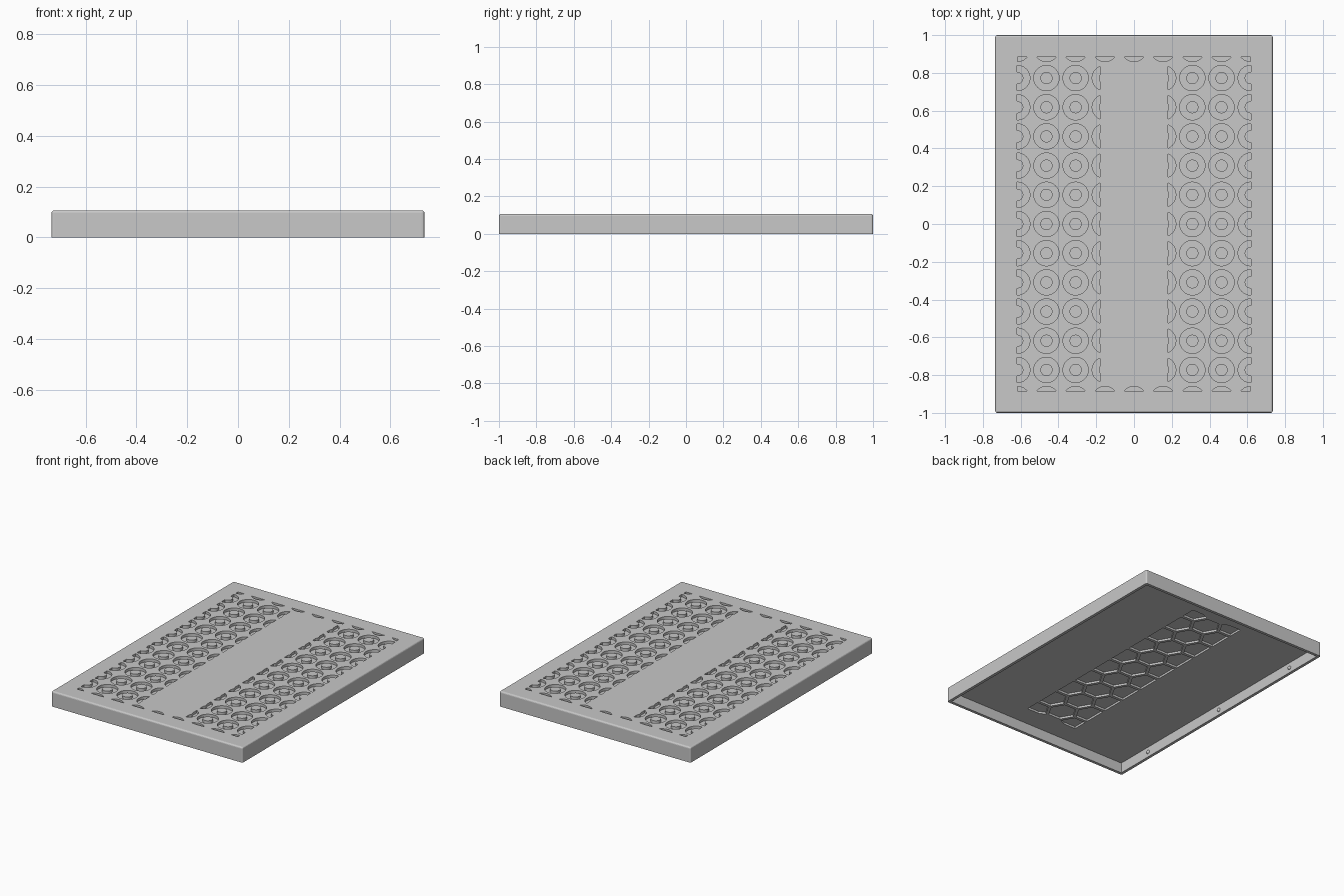
import bpy, bmesh, math
from mathutils import Matrix, Vector
from mathutils.geometry import delaunay_2d_cdt

cube = bpy.data.objects.get("Cube")
if cube:
    bpy.data.objects.remove(cube, do_unlink=True)

HX, HY, H = 0.735, 1.0, 0.106      # half width, half length, height
WALL, CEIL = 0.02, 0.072           # wall thickness, underside of the top
ROUND = 0.011                      # edge rounding
PITCH, R_IN, R_OUT = 0.1545, 0.032, 0.067   # ring spacing and radii
EDGE_X, EDGE_Y, STRIP = 0.62, 0.883, 0.18   # limits of the ring pattern
HEX = 0.18                         # honeycomb spacing

grey = bpy.data.materials.new("plain grey")
grey.use_nodes = True
grey.diffuse_color = (0.58, 0.58, 0.58, 1)
grey.node_tree.nodes["Principled BSDF"].inputs["Base Color"].default_value = grey.diffuse_color


def make(name, bm):
    bmesh.ops.remove_doubles(bm, verts=bm.verts, dist=1e-5)
    bmesh.ops.recalc_face_normals(bm, faces=bm.faces)
    mesh = bpy.data.meshes.new(name)
    bm.to_mesh(mesh)
    bm.free()
    mesh.materials.append(grey)
    ob = bpy.data.objects.new(name, mesh)
    bpy.context.collection.objects.link(ob)
    return ob


def arc(x, y, r, start, end, n):
    """Points along an arc, both ends included."""
    return [(x + r * math.cos(start + (end - start) * k / n),
             y + r * math.sin(start + (end - start) * k / n)) for k in range(n + 1)]


def circle(x, y, r, n=48):
    return arc(x, y, r, 0, math.tau, n)[:-1]


def cut_ring(x, y, facing, d, first=-1, last=1):
    """Outline of a ring cut by a line at distance d from its centre."""
    def part(r):
        a = math.acos(d / r)
        lo, hi = (a if first < 0 else math.pi), (math.tau - a if last > 0 else math.pi)
        return arc(x, y, r, facing + lo, facing + hi, 24)
    outline = part(R_OUT)
    if abs(d) < R_IN:
        outline += part(R_IN)[::-1]
    elif first > 0 or last < 0:
        outline.append((x + d * math.cos(facing), y + d * math.sin(facing)))
    return outline


def rounded_rect(hx, hy, r):
    pts = []
    for k, (sx, sy) in enumerate(((1, 1), (-1, 1), (-1, -1), (1, -1))):
        a = k * math.pi / 2
        pts += arc(sx * (hx - r), sy * (hy - r), r, a, a + math.pi / 2, 4)
    return pts


def inside(p, loop):
    hit = False
    for (ax, ay), (bx, by) in zip(loop, loop[1:] + loop[:1]):
        if (ay > p.y) != (by > p.y) and p.x < ax + (p.y - ay) * (bx - ax) / (by - ay):
            hit = not hit
    return hit


def fill(bm, loops, z):
    """Flat face at height z; nested loops alternate solid and hole."""
    pts, edges, bounds = [], [], []
    for loop in loops:
        s, n = len(pts), len(loop)
        pts += [Vector(p) for p in loop]
        edges += [(s + k, s + (k + 1) % n) for k in range(n)]
        xs, ys = zip(*loop)
        bounds.append((min(xs), max(xs), min(ys), max(ys), loop))
    out = delaunay_2d_cdt(pts, edges, [], 0, 1e-6)
    verts = [bm.verts.new((p.x, p.y, z)) for p in out[0]]
    for tri in out[2]:
        c = sum((out[0][k] for k in tri), Vector((0, 0))) / len(tri)
        depth = sum(inside(c, loop) for x0, x1, y0, y1, loop in bounds
                    if x0 < c.x < x1 and y0 < c.y < y1)
        if depth % 2:
            bm.faces.new([verts[k] for k in tri])


def walls(bm, low, z0, high, z1):
    a = [bm.verts.new((*p, z0)) for p in low]
    b = [bm.verts.new((*p, z1)) for p in high]
    for k in range(len(a)):
        j = (k + 1) % len(a)
        bm.faces.new((a[k], a[j], b[j], b[k]))


# Ring grooves: whole rings, then those cut off at the pattern limits
rings = []
for side in (-1, 1):
    out = 0 if side > 0 else math.pi
    for j in range(-5, 6):
        y = j * PITCH
        for i in (2, 3):
            rings += [circle(side * i * PITCH, y, R_OUT), circle(side * i * PITCH, y, R_IN)]
        rings.append(cut_ring(side * 4 * PITCH, y, out, EDGE_X - 4 * PITCH))
        rings.append(cut_ring(side * PITCH, y, out + math.pi, PITCH - STRIP))
    # Crescents along the front and back ends, halved at the corners
    for i in range(-4, 5):
        first = 1 if i == -4 * side else -1
        last = -1 if i == 4 * side else 1
        rings.append(cut_ring(i * PITCH, side * 6 * PITCH, side * math.pi / 2,
                              EDGE_Y - 6 * PITCH, first, last))

# Honeycomb pockets, trimmed to a rectangle
pockets = []
for i in (-1, 0, 1):
    for j in range(-5, 5) if i else range(-4, 5):
        hexagon = circle(i * HEX * 0.866, (j + 0.5 * abs(i)) * HEX, 0.092, 6)
        pockets.append([(max(-0.2, min(0.2, x)), max(-0.83, min(0.83, y))) for x, y in hexagon])

# Cover: sides, rounded top edge, grooved top, rim and hollow underside
bm = bmesh.new()
base = rounded_rect(HX, HY, ROUND)
low, z0 = base, 0
for k in range(5):
    a = k * math.pi / 8
    inset = ROUND * (1 - math.cos(a))
    z1 = H - ROUND * (1 - math.sin(a))
    high = rounded_rect(HX - inset, HY - inset, max(ROUND - inset, 0.002))
    walls(bm, low, z0, high, z1)
    low, z0 = high, z1
fill(bm, [low] + rings, H)
inner = [(sx * (HX - WALL), sy * (HY - WALL)) for sx, sy in ((1, 1), (-1, 1), (-1, -1), (1, -1))]
fill(bm, [base, inner], 0)
walls(bm, inner, 0, inner, CEIL)
fill(bm, [inner] + pockets, CEIL)
for loops, mouth, floor in ((rings, H, H - 0.018), (pockets, CEIL, CEIL + 0.014)):
    fill(bm, loops, floor)
    for loop in loops:
        walls(bm, loop, mouth, loop, floor)
cover = make("cover", bm)
bpy.context.view_layer.objects.active = cover
cover.select_set(True)
bpy.ops.object.shade_smooth_by_angle(angle=math.radians(10))

# Small snap bumps inside the long walls
bm = bmesh.new()
for side in (-1, 1):
    for y in (-0.71, 0, 0.71):
        bmesh.ops.create_uvsphere(bm, u_segments=16, v_segments=8, radius=0.013,
                                  matrix=Matrix.Translation((side * (HX - WALL), y, 0.035)))
bumps = make("snap_bumps", bm)
bumps.data.shade_smooth()
